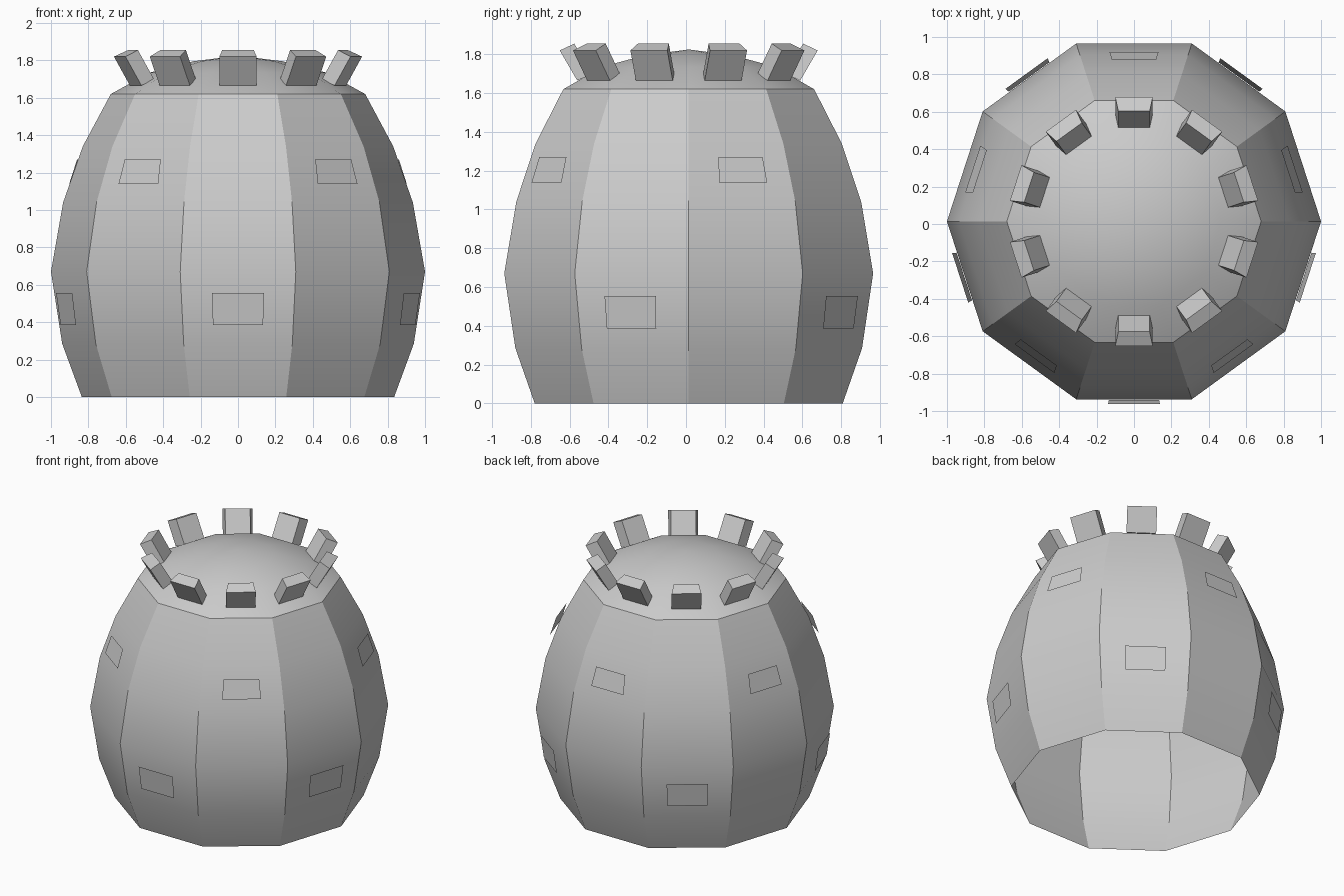
import bpy
import math

if "Cube" in bpy.data.objects:
    bpy.data.objects.remove(bpy.data.objects["Cube"])

CY = 0.014   # body axis offset in y
N = 10


def make(name, verts, faces, smooth=False):
    me = bpy.data.meshes.new(name)
    me.from_pydata(verts, [], faces)
    me.update()
    ob = bpy.data.objects.new(name, me)
    bpy.context.collection.objects.link(ob)
    if smooth:
        bpy.ops.object.select_all(action='DESELECT')
        bpy.context.view_layer.objects.active = ob
        ob.select_set(True)
        bpy.ops.object.shade_smooth_by_angle(angle=math.radians(30))
    return ob


def place(a, r, t, z):
    """Point at radial distance r and sideways offset t in the direction a."""
    return (r * math.cos(a) - t * math.sin(a),
            CY + r * math.sin(a) + t * math.cos(a), z)


# Ten-sided barrel body with a low dome, open underneath
profile = [(0.835, 0), (0.94, 0.285), (1.0, 0.67), (0.935, 1.04), (0.83, 1.34),
           (0.68, 1.62), (0.47, 1.735), (0.24, 1.795)]
verts = [place(math.tau * i / N, r, 0, z) for r, z in profile for i in range(N)]
faces = [(k * N + i, k * N + (i + 1) % N, (k + 1) * N + (i + 1) % N, (k + 1) * N + i)
         for k in range(len(profile) - 1) for i in range(N)]
top = len(verts)
verts.append((0, CY, 1.825))
last = (len(profile) - 1) * N
faces += [(last + i, last + (i + 1) % N, top) for i in range(N)]
make("barrel_body", verts, faces, smooth=True)

# Thin plates floating just off the sides, alternating low and high
# each edge: radial distance, half width, height
low = [(0.954, 0.134, 0.385), (0.977, 0.139, 0.555)]
high = [(0.906, 0.131, 1.14), (0.866, 0.119, 1.27)]
for i in range(N):
    a = math.radians(-90 + 36 * i)
    (r0, w0, z0), (r1, w1, z1) = high if i % 2 else low
    make(f"side_plate_{i}",
         [place(a, r0, -w0, z0), place(a, r0, w0, z0),
          place(a, r1, w1, z1), place(a, r1, -w1, z1)], [(0, 1, 2, 3)])

# Ring of outward-leaning blocks around the dome, narrower on the inside
section = [(0.575, 0.10, 1.665), (0.665, 0.10, 1.82),
           (0.59, 0.084, 1.855), (0.50, 0.084, 1.70)]
for i in range(N):
    a = math.radians(-90 + 36 * i)
    v = [place(a, r, s * w, z) for s in (-1, 1) for r, w, z in section]
    f = [(0, 1, 2, 3), (7, 6, 5, 4)]
    f += [(j + 4, (j + 1) % 4 + 4, (j + 1) % 4, j) for j in range(4)]
    make(f"crown_block_{i}", v, f)
